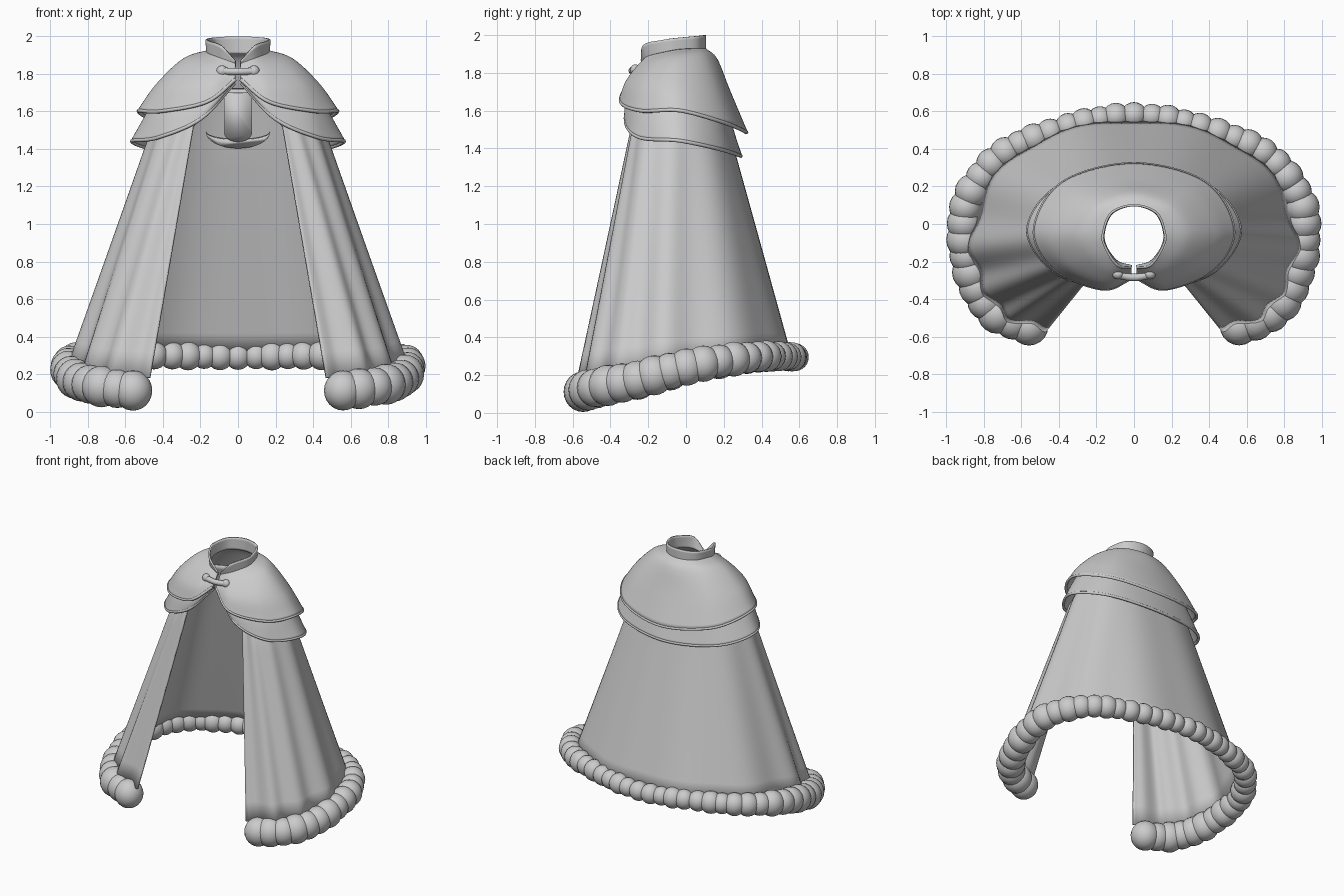
import bpy, bmesh, math
from mathutils import Vector

if "Cube" in bpy.data.objects:
    bpy.data.objects.remove(bpy.data.objects["Cube"], do_unlink=True)

# One plain grey cloth colour
GREY = (0.6, 0.6, 0.6, 1)
cloth = bpy.data.materials.new("grey_cloth")
cloth.use_nodes = True
cloth.diffuse_color = GREY
cloth.node_tree.nodes["Principled BSDF"].inputs["Base Color"].default_value = GREY


def finish(name, bm, thickness=0, angle=40):
    mesh = bpy.data.meshes.new(name)
    bmesh.ops.recalc_face_normals(bm, faces=bm.faces)
    bm.to_mesh(mesh)
    bm.free()
    obj = bpy.data.objects.new(name, mesh)
    bpy.context.collection.objects.link(obj)
    mesh.materials.append(cloth)
    if thickness:
        solid = obj.modifiers.new("thickness", "SOLIDIFY")
        solid.thickness = thickness
        solid.offset = 0
    bpy.ops.object.select_all(action="DESELECT")
    obj.select_set(True)
    bpy.context.view_layer.objects.active = obj
    bpy.ops.object.shade_smooth_by_angle(angle=math.radians(angle))
    return obj


def spline(points, steps):
    """Smooth path through the points."""
    p = [Vector(q) for q in points]
    p = [2 * p[0] - p[1]] + p + [2 * p[-1] - p[-2]]
    out = []
    for a, b, c, d in zip(p, p[1:], p[2:], p[3:]):
        for i in range(steps):
            t = i / steps
            out.append(0.5 * (2 * b + (c - a) * t + (2 * a - 5 * b + 4 * c - d) * t * t
                              + (3 * b - a - 3 * c + d) * t ** 3))
    return out + [p[-2]]


def both_sides(half):
    """Continue a front-to-back half ring round to the other front edge."""
    return list(half) + [(-x, y, z) for x, y, z in reversed(half[:-1])]


def loft(name, rings, rows, thickness, straight=False, pleat=0):
    rings = [spline(both_sides(r), 12) for r in rings]
    columns = []
    for line in zip(*rings):
        if straight:
            col = [a.lerp(b, i / rows) for a, b in zip(line, line[1:]) for i in range(rows)]
            columns.append(col + [line[-1]])
        else:
            columns.append(spline(line, rows))
    bm = bmesh.new()
    grid = []
    for i, col in enumerate(columns):
        u = i / (len(columns) - 1)
        wave = math.cos(u * math.tau * 11)
        verts = []
        for j, p in enumerate(col):
            k = 1 + pleat * wave * j / (len(col) - 1)
            verts.append(bm.verts.new((p.x * k, p.y * k, p.z)))
        grid.append(verts)
    for a, b in zip(grid, grid[1:]):
        for j in range(len(a) - 1):
            bm.faces.new((a[j], b[j], b[j + 1], a[j + 1]))
    return finish(name, bm, thickness)


def tube(name, path, radius):
    curve = bpy.data.curves.new(name, "CURVE")
    curve.dimensions = "3D"
    curve.bevel_depth = radius
    curve.bevel_resolution = 3
    curve.use_fill_caps = True
    line = curve.splines.new("POLY")
    line.points.add(len(path) - 1)
    for point, p in zip(line.points, path):
        point.co = (*p, 1)
        point.radius = 1
    curve.materials.append(cloth)
    obj = bpy.data.objects.new(name, curve)
    bpy.context.collection.objects.link(obj)


def ball(bm, centre, radius, scale):
    new = bmesh.ops.create_uvsphere(bm, u_segments=20, v_segments=12, radius=radius)["verts"]
    bmesh.ops.scale(bm, vec=scale, verts=new)
    bmesh.ops.translate(bm, vec=centre, verts=new)


# Long pleated cloak, open at the front
loft("cloak", [
    [(0.03, -0.22, 1.77), (0.15, -0.22, 1.74), (0.3, -0.16, 1.74),
     (0.36, -0.03, 1.74), (0.25, 0.12, 1.72), (0, 0.18, 1.72)],
    [(0.235, -0.28, 1.52), (0.32, -0.27, 1.5), (0.42, -0.2, 1.48),
     (0.465, -0.03, 1.45), (0.33, 0.18, 1.42), (0, 0.25, 1.4)],
    [(0.46, -0.56, 0.18), (0.68, -0.5, 0.2), (0.82, -0.32, 0.22),
     (0.87, -0.03, 0.27), (0.62, 0.39, 0.31), (0, 0.56, 0.31)],
], 10, 0.014, straight=True, pleat=0.02)

# Shoulder capes with a rolled edge
neck = [(0.012, -0.225, 1.86), (0.09, -0.2, 1.885), (0.15, -0.12, 1.905),
        (0.16, -0.04, 1.92), (0.115, 0.06, 1.925), (0, 0.1, 1.925)]
upper_edge = [(0.015, -0.29, 1.77), (0.17, -0.345, 1.65), (0.42, -0.24, 1.6),
              (0.53, -0.03, 1.6), (0.38, 0.22, 1.53), (0, 0.32, 1.485)]
lower_edge = [(0.02, -0.26, 1.75), (0.2, -0.32, 1.56), (0.43, -0.25, 1.46),
              (0.565, -0.03, 1.44), (0.4, 0.2, 1.39), (0, 0.29, 1.36)]
loft("upper_cape", [
    neck,
    [(0.013, -0.245, 1.83), (0.13, -0.26, 1.82), (0.26, -0.16, 1.85),
     (0.29, -0.04, 1.875), (0.2, 0.1, 1.88), (0, 0.16, 1.87)],
    [(0.014, -0.27, 1.8), (0.16, -0.315, 1.74), (0.36, -0.21, 1.74),
     (0.43, -0.035, 1.74), (0.3, 0.16, 1.72), (0, 0.225, 1.71)],
    upper_edge], 8, 0.014)
loft("lower_cape", [
    [(0.015, -0.25, 1.79), (0.14, -0.28, 1.74), (0.34, -0.19, 1.73),
     (0.4, -0.035, 1.73), (0.28, 0.14, 1.7), (0, 0.2, 1.69)],
    [(0.018, -0.265, 1.77), (0.17, -0.315, 1.63), (0.4, -0.225, 1.59),
     (0.49, -0.03, 1.57), (0.345, 0.175, 1.53), (0, 0.245, 1.5)],
    lower_edge], 8, 0.014)
for name, edge in (("upper_cape_rim", upper_edge), ("lower_cape_rim", lower_edge)):
    tube(name, spline(both_sides(edge), 12), 0.01)

# Stand-up collar
loft("collar", [
    [(x, y, z - 0.02) for x, y, z in neck],
    [(0.015, -0.235, 1.87), (0.09, -0.22, 1.95), (0.155, -0.12, 1.975),
     (0.165, -0.05, 1.985), (0.12, 0.06, 1.995), (0, 0.1, 2.0)]], 6, 0.012)

# Puffed hem trim, thicker at the front
hem = spline(both_sides([(0.56, -0.545, 0.112), (0.74, -0.47, 0.135), (0.86, -0.28, 0.17),
                         (0.905, -0.03, 0.235), (0.86, 0.18, 0.275), (0.62, 0.42, 0.3),
                         (0, 0.58, 0.295)]), 40)
lengths = [0]
for a, b in zip(hem, hem[1:]):
    lengths.append(lengths[-1] + (b - a).length)
bm = bmesh.new()
PUFFS = 43
for i in range(PUFFS):
    goal = lengths[-1] * i / (PUFFS - 1)
    p = hem[min(range(len(hem)), key=lambda k: abs(lengths[k] - goal))]
    back = max(0, min(1, (p.y + 0.6) / 1.2))
    radius = 0.102 - 0.034 * back ** 2 + 0.004 * math.sin(i * 2.4)
    ball(bm, p, radius, (1, 1, 1.04))
finish("hem_trim", bm)

# Front clasp: two buttons and a bar
bm = bmesh.new()
for side in (-1, 1):
    ball(bm, (side * 0.085, -0.268, 1.815), 0.03, (1, 0.9, 1))
finish("clasp_buttons", bm)
tube("clasp_bar", spline([(-0.085, -0.272, 1.815), (0, -0.285, 1.812),
                          (0.085, -0.272, 1.815)], 6), 0.02)


# Lining tab and hanging fold on the inside of the back
def inner_patch(name, outline, inset):
    bm = bmesh.new()
    bm.faces.new([bm.verts.new((x, 0.24 - inset - (z - 1.4) * 0.22 - x * x, z))
                  for x, z in outline])
    finish(name, bm, 0.02)


arc = [math.pi * i / 16 for i in range(17)]
inner_patch("inner_tab", [(0.075, 1.7)] + [(0.075 * math.cos(a), 1.49 - 0.05 * math.sin(a))
            for a in arc] + [(-0.075, 1.7)], 0.03)
inner_patch("inner_fold", [(0.17 * math.cos(a), 1.49 - 0.085 * math.sin(a)) for a in arc]
            + [(0.17 * math.cos(a), 1.49 - 0.04 * math.sin(a)) for a in arc[-2:0:-1]], 0.015)
